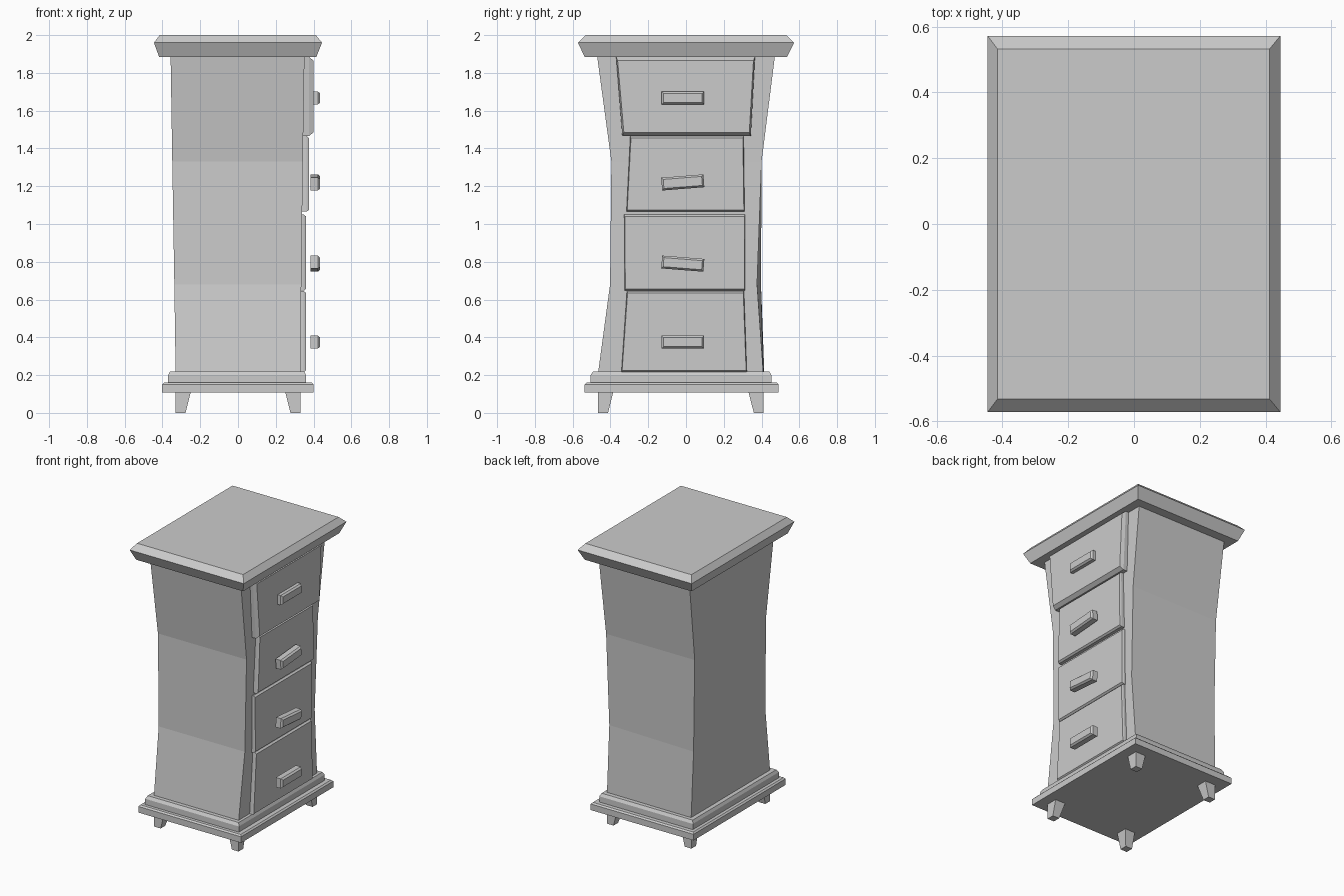
import bpy, bmesh, math
from mathutils import Matrix

if "Cube" in bpy.data.objects:
    bpy.data.objects.remove(bpy.data.objects["Cube"])


def finish(name, bm):
    bmesh.ops.recalc_face_normals(bm, faces=bm.faces)
    mesh = bpy.data.meshes.new(name)
    bm.to_mesh(mesh)
    bm.free()
    ob = bpy.data.objects.new(name, mesh)
    bpy.context.collection.objects.link(ob)
    return ob


def loft(name, rings):
    """Join a series of four-cornered rings and cap both ends."""
    bm = bmesh.new()
    loops = [[bm.verts.new(p) for p in ring] for ring in rings]
    for a, b in zip(loops, loops[1:]):
        for i in range(4):
            j = (i + 1) % 4
            bm.faces.new((a[i], a[j], b[j], b[i]))
    bm.faces.new(loops[0])
    bm.faces.new(loops[-1])
    return finish(name, bm)


def level(z, x0, x1, y0, y1):
    return [(x0, y0, z), (x1, y0, z), (x1, y1, z), (x0, y1, z)]


# Top board with a sloped underside and chamfered upper edge
loft("top_board", [level(1.885, -0.418, 0.415, -0.537, 0.535),
                   level(1.96, -0.445, 0.445, -0.572, 0.572),
                   level(2.0, -0.415, 0.412, -0.532, 0.532)])

# Pinched body: z, back x, front x, left y, front right y, back right y
body = [(0.2, -0.33, 0.33, -0.467, 0.41, 0.415),
        (0.68, -0.337, 0.335, -0.402, 0.376, 0.397),
        (1.33, -0.348, 0.343, -0.395, 0.40, 0.40),
        (1.9, -0.357, 0.352, -0.472, 0.472, 0.472)]
loft("body", [[(xb, yl, z), (xf, yl, z), (xf, yf, z), (xb, yb, z)]
              for z, xb, xf, yl, yf, yb in body])

# Stepped base
loft("base_plinth", [level(0.107, -0.402, 0.40, -0.537, 0.49),
                     level(0.15, -0.402, 0.40, -0.537, 0.49),
                     level(0.16, -0.392, 0.39, -0.527, 0.48)])
loft("base_moulding", [level(0.155, -0.37, 0.36, -0.505, 0.452),
                       level(0.2, -0.37, 0.36, -0.505, 0.452),
                       level(0.22, -0.36, 0.35, -0.492, 0.44)])

# Tapered legs, straight on the outside
for sx, side in ((-1, "back"), (1, "front")):
    for sy, hand in ((-1, "left"), (1, "right")):
        ox, oy = sx * 0.33, sy * 0.438 - 0.027
        loft(f"{side}_{hand}_leg",
             [level(z, ox, ox - sx * w, oy, oy - sy * w)
              for z, w in ((0, 0.052), (0.11, 0.08))])

# Drawers: front x, edge slope, top z, top left y, top right y, bottom z, bottom left y, bottom right y
drawers = [(0.40, 0.025, 1.885, -0.37, 0.365, 1.465, -0.337, 0.343),
           (0.375, 0.012, 1.465, -0.295, 0.305, 1.065, -0.315, 0.31),
           (0.36, 0.012, 1.05, -0.327, 0.313, 0.647, -0.325, 0.313),
           (0.36, 0.012, 0.645, -0.313, 0.307, 0.215, -0.342, 0.322)]
for n, (xf, c, zt, tl, tr, zb, bl, br) in enumerate(drawers, 1):
    def outline(x, d):
        e = d * 0.4
        return [(x, bl + e, zb + d), (x, br - e, zb + d),
                (x, tr - e, zt - d), (x, tl + e, zt - d)]
    loft(f"drawer_{n}", [outline(0.3, 0), outline(xf - c, 0), outline(xf, c * 0.8)])

# Bar handles, the middle two hanging crooked
for n, (z, tilt) in enumerate(((1.667, 0), (1.22, 4.5), (0.79, -4.5), (0.375, 0)), 1):
    rings = [[(x, -a, -b), (x, a, -b), (x, a, b), (x, -a, b)]
             for x, a, b in ((0.385, 0.112, 0.034), (0.423, 0.112, 0.034), (0.435, 0.102, 0.024))]
    handle = loft(f"handle_{n}", rings)
    handle.data.transform(Matrix.Translation((0, -0.017, z)) @ Matrix.Rotation(math.radians(tilt), 4, 'X'))
